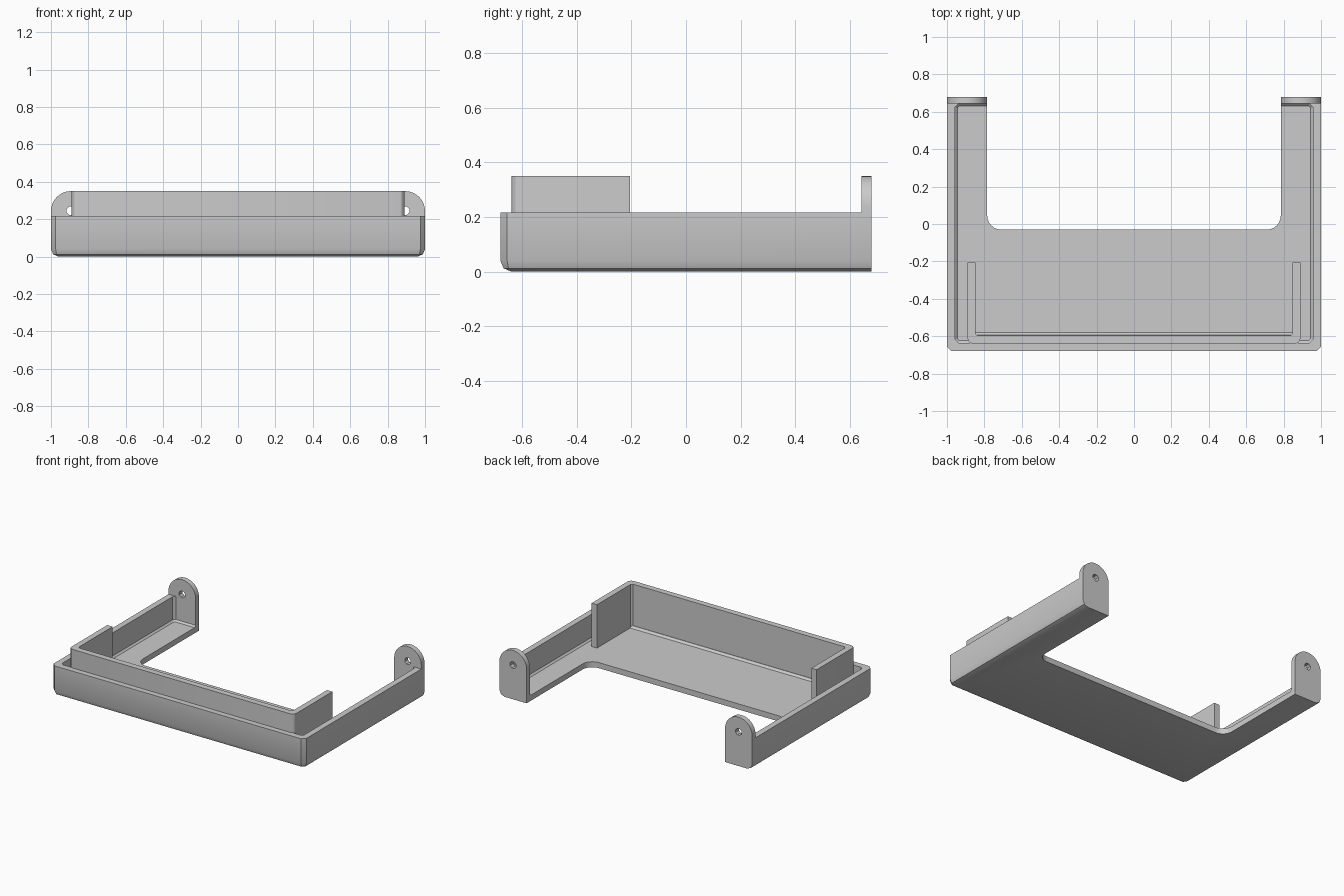
import bpy, bmesh, math
from mathutils import Vector

if "Cube" in bpy.data.objects:
    bpy.data.objects.remove(bpy.data.objects["Cube"])

GREY = bpy.data.materials.new("plain_grey")
GREY.diffuse_color = (0.6, 0.6, 0.6, 1)
GREY.use_nodes = True
GREY.node_tree.nodes["Principled BSDF"].inputs["Base Color"].default_value = GREY.diffuse_color

RIM, TOP, FLOOR = 0.217, 0.35, 0.04


def fillet(points):
    """Outline from (x, y, radius, segments) corners."""
    out = []
    for i, (x, y, r, seg) in enumerate(points):
        p = Vector((x, y))
        if r == 0:
            out.append(p)
            continue
        a = (Vector(points[i - 1][:2]) - p).normalized() * r
        b = (Vector(points[(i + 1) % len(points)][:2]) - p).normalized() * r
        for k in range(seg + 1):
            t = math.pi / 2 * k / seg
            out.append(p + a * (1 - math.sin(t)) + b * (1 - math.cos(t)))
    return out


def prism(name, outline, lo, hi, axis="z", bevel=None):
    """Extrude an outline along z, y or x; bevel = (edge test, width, segments)."""
    def place(p, h):
        return {"z": (p[0], p[1], h), "y": (p[0], h, p[1]), "x": (h, p[0], p[1])}[axis]
    bm = bmesh.new()
    a = [bm.verts.new(place(p, lo)) for p in outline]
    b = [bm.verts.new(place(p, hi)) for p in outline]
    n = len(a)
    bm.faces.new(a[::-1])
    bm.faces.new(b)
    for i in range(n):
        j = (i + 1) % n
        bm.faces.new((a[i], a[j], b[j], b[i]))
    bmesh.ops.recalc_face_normals(bm, faces=bm.faces)
    if bevel:
        test, width, seg = bevel
        edges = [e for e in bm.edges
                 if all(abs(v.co.z - lo) < 1e-5 for v in e.verts)
                 and test((e.verts[0].co + e.verts[1].co) / 2)]
        bmesh.ops.bevel(bm, geom=edges, offset=width, segments=seg,
                        profile=0.5, affect="EDGES", clamp_overlap=False)
    mesh = bpy.data.meshes.new(name)
    bm.to_mesh(mesh)
    bm.free()
    mesh.materials.append(GREY)
    obj = bpy.data.objects.new(name, mesh)
    bpy.context.collection.objects.link(obj)
    return obj


def activate(obj):
    bpy.ops.object.select_all(action="DESELECT")
    obj.select_set(True)
    bpy.context.view_layer.objects.active = obj


def cut(obj, cutter):
    mod = obj.modifiers.new("cut", "BOOLEAN")
    mod.operation, mod.solver, mod.object = "DIFFERENCE", "EXACT", cutter
    activate(obj)
    bpy.ops.object.modifier_apply(modifier=mod.name)
    bpy.data.objects.remove(cutter)


def smooth(obj):
    activate(obj)
    bpy.ops.object.shade_smooth_by_angle(angle=math.radians(25))


# U-shaped tray with rounded outer bottom edges
tray = prism("tray", fillet([
    (-1, -0.68, 0.025, 1), (1, -0.68, 0.025, 1), (1, 0.68, 0, 0),
    (0.785, 0.68, 0, 0), (0.785, -0.03, 0.075, 6),
    (-0.785, -0.03, 0.075, 6), (-0.785, 0.68, 0, 0), (-1, 0.68, 0, 0)]),
    0, RIM, bevel=(lambda m: m.y < -0.6 or abs(m.x) > 0.95, 0.04, 2))

# Hollow that leaves the floor, thin outer walls and end plates
hollow = prism("hollow_cutter", fillet([
    (-0.957, -0.635, 0.018, 1), (0.957, -0.635, 0.018, 1),
    (0.957, 0.643, 0.018, 1), (-0.957, 0.643, 0.018, 1)]),
    FLOOR, 0.5, bevel=(lambda m: True, 0.012, 1))
hollow.hide_render = True
cut(tray, hollow)
smooth(tray)

# Raised inner wall around the front bay
wall = prism("raised_wall", fillet([
    (-0.89, -0.64, 0.03, 3), (0.89, -0.64, 0.03, 3), (0.89, -0.205, 0, 0),
    (0.848, -0.205, 0, 0), (0.848, -0.597, 0.012, 1),
    (-0.848, -0.597, 0.012, 1), (-0.848, -0.205, 0, 0), (-0.89, -0.205, 0, 0)]),
    FLOOR - 0.01, TOP)
smooth(wall)

# Small sloped strip at the foot of the raised wall
prism("foot_strip", [(-0.6, FLOOR - 0.005), (-0.58, FLOOR - 0.005), (-0.58, FLOOR),
                     (-0.594, FLOOR + 0.014), (-0.6, FLOOR + 0.014)],
      -0.849, 0.849, axis="x")

# Rounded hinge lugs with pin holes at the ends of the arms
R, ZC = 0.1075, TOP - 0.1075
for side, label in ((-1, "left"), (1, "right")):
    xc = side * 0.8925
    arc = [(xc + R * math.cos(math.pi * k / 16), ZC + R * math.sin(math.pi * k / 16))
           for k in range(17)]
    lug = prism(label + "_lug", [(xc - R, RIM), (xc + R, RIM)] + arc, 0.643, 0.68, axis="y")
    ring = [(xc + 0.025 * math.cos(math.pi * (k + 0.5) / 4),
             ZC + 0.002 + 0.025 * math.sin(math.pi * (k + 0.5) / 4)) for k in range(8)]
    pin = prism("pin_cutter", ring, 0.5, 0.8, axis="y")
    pin.hide_render = True
    cut(lug, pin)
    smooth(lug)
